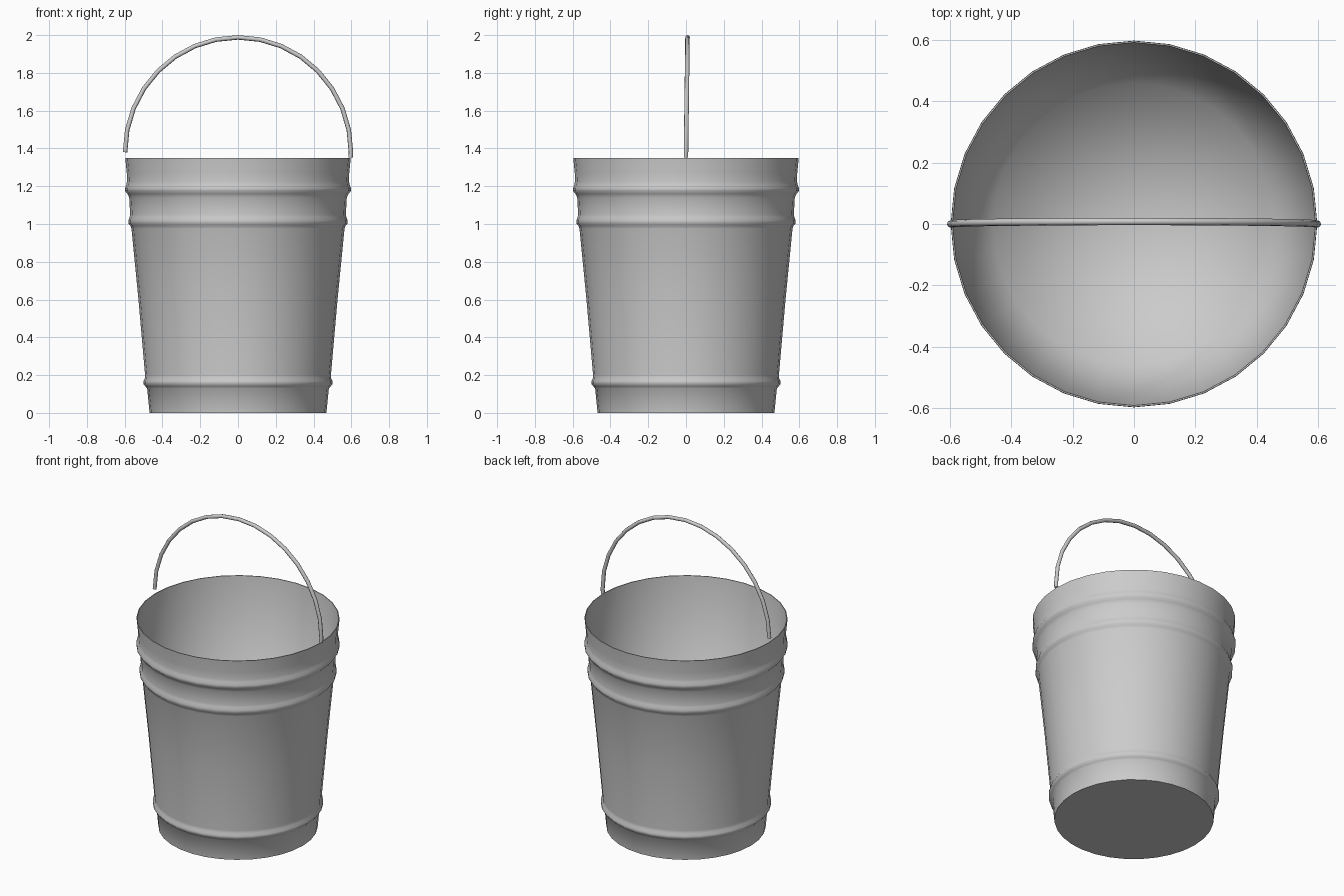
import bpy, bmesh, math

if "Cube" in bpy.data.objects:
    bpy.data.objects.remove(bpy.data.objects["Cube"])

SEGS = 32


def finish(obj, angle):
    bpy.ops.object.select_all(action='DESELECT')
    obj.select_set(True)
    bpy.context.view_layer.objects.active = obj
    bpy.ops.object.shade_smooth_by_angle(angle=math.radians(angle))


# Bucket shell: (radius, z) profile, outer wall with ridges, rim, then the plain inner wall and floor
outer = [(0.468, 0.0), (0.481, 0.13), (0.490, 0.14), (0.501, 0.153), (0.501, 0.168),
         (0.493, 0.182), (0.492, 0.20), (0.527, 0.60), (0.564, 0.975), (0.569, 0.99),
         (0.580, 1.003), (0.580, 1.02), (0.574, 1.036), (0.571, 1.05), (0.576, 1.14),
         (0.585, 1.16), (0.598, 1.175), (0.598, 1.19), (0.591, 1.207), (0.588, 1.225),
         (0.589, 1.27), (0.597, 1.35)]
inner = [(0.592, 1.35), (0.459, 0.02)]

bm = bmesh.new()
rings = []
for r, z in outer + inner:
    rings.append([bm.verts.new((r * math.cos(2 * math.pi * i / SEGS),
                                r * math.sin(2 * math.pi * i / SEGS), z))
                  for i in range(SEGS)])
for a, b in zip(rings, rings[1:]):
    for i in range(SEGS):
        j = (i + 1) % SEGS
        bm.faces.new((a[i], a[j], b[j], b[i]))
bm.faces.new(rings[0][::-1])
# Floor fan, shaded softly into the wall
centre = bm.verts.new((0, 0, 0.02))
for i in range(SEGS):
    bm.faces.new((rings[-1][i], rings[-1][(i + 1) % SEGS], centre))
bmesh.ops.recalc_face_normals(bm, faces=bm.faces)
mesh = bpy.data.meshes.new("bucket")
bm.to_mesh(mesh)
bm.free()
for p in mesh.polygons:
    p.use_smooth = True
# Sharp edges at the foot and the rim only
sharp = mesh.attributes.new("sharp_edge", 'BOOLEAN', 'EDGE')
for e in mesh.edges:
    za, zb = (mesh.vertices[v].co.z for v in e.vertices)
    sharp.data[e.index].value = (za == zb) and (za < 0.001 or za > 1.345)
bucket = bpy.data.objects.new("bucket", mesh)
bpy.context.collection.objects.link(bucket)

# Wire handle: arched tube, leaning slightly back, with its right end a little lower
curve = bpy.data.curves.new("handle", 'CURVE')
curve.dimensions = '3D'
curve.bevel_depth = 0.012
curve.bevel_resolution = 2
curve.use_fill_caps = True
N = 16
spline = curve.splines.new('POLY')
spline.points.add(N + 1)
for k in range(N + 1):
    t = math.pi * (1 - k / N)
    spline.points[k].co = (0.598 * math.cos(t), 0.008 * math.sin(t),
                           1.38 + 0.608 * math.sin(t), 1)
spline.points[N + 1].co = (0.596, 0, 1.352, 1)
handle = bpy.data.objects.new("handle", curve)
bpy.context.collection.objects.link(handle)
bpy.ops.object.select_all(action='DESELECT')
handle.select_set(True)
bpy.context.view_layer.objects.active = handle
bpy.ops.object.convert(target='MESH')
finish(bpy.context.view_layer.objects.active, 50)
